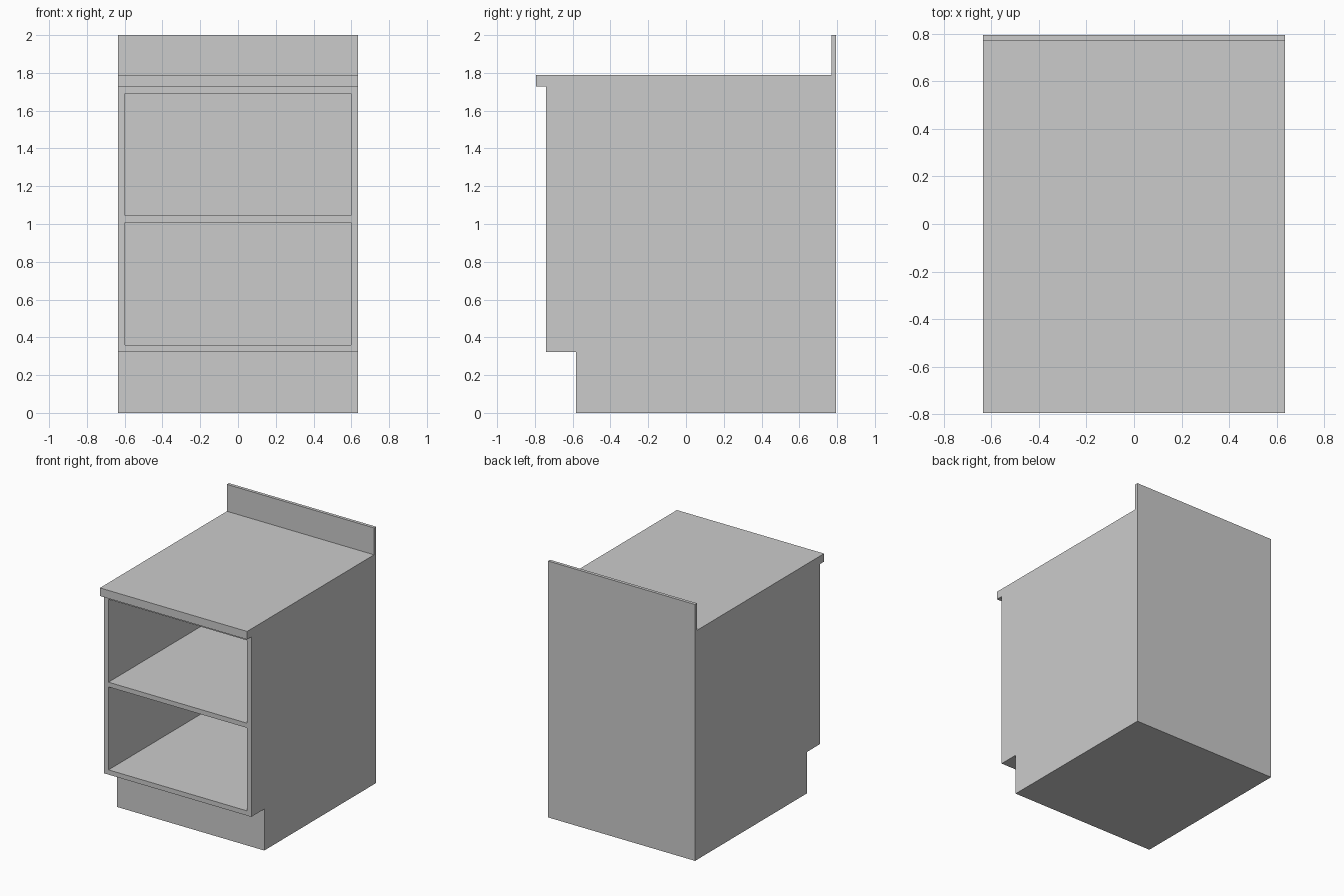
import bpy, bmesh

if "Cube" in bpy.data.objects:
    bpy.data.objects.remove(bpy.data.objects["Cube"])

HALF_W = 0.635


def extrude_profile(name, profile, half_width):
    """Extrude a (y, z) outline along x, centred on x = 0."""
    bm = bmesh.new()
    face = bm.faces.new([bm.verts.new((-half_width, y, z)) for y, z in profile])
    out = bmesh.ops.extrude_face_region(bm, geom=[face])
    moved = [g for g in out["geom"] if isinstance(g, bmesh.types.BMVert)]
    bmesh.ops.translate(bm, verts=moved, vec=(2 * half_width, 0, 0))
    bmesh.ops.recalc_face_normals(bm, faces=bm.faces)
    mesh = bpy.data.meshes.new(name)
    bm.to_mesh(mesh)
    bm.free()
    obj = bpy.data.objects.new(name, mesh)
    bpy.context.collection.objects.link(obj)
    return obj


# Cabinet side outline: toe kick, carcass, counter overhang and backsplash
cabinet = extrude_profile("cabinet", [
    (0.795, 0), (0.795, 2), (0.77, 2), (0.77, 1.79),
    (-0.795, 1.79), (-0.795, 1.727), (-0.742, 1.727), (-0.742, 0.323),
    (-0.583, 0.323), (-0.583, 0)], HALF_W)

# Two open compartments, leaving a shelf between them and a back panel
for name, z0, z1 in [("lower_opening", 0.36, 1.007), ("upper_opening", 1.044, 1.69)]:
    cutter = extrude_profile(
        name, [(-0.9, z0), (0.757, z0), (0.757, z1), (-0.9, z1)], 0.598)
    cutter.hide_render = True
    mod = cabinet.modifiers.new(name, "BOOLEAN")
    mod.operation = "DIFFERENCE"
    mod.solver = "EXACT"
    mod.object = cutter
    bpy.context.view_layer.objects.active = cabinet
    bpy.ops.object.modifier_apply(modifier=mod.name)
    bpy.data.objects.remove(cutter)
